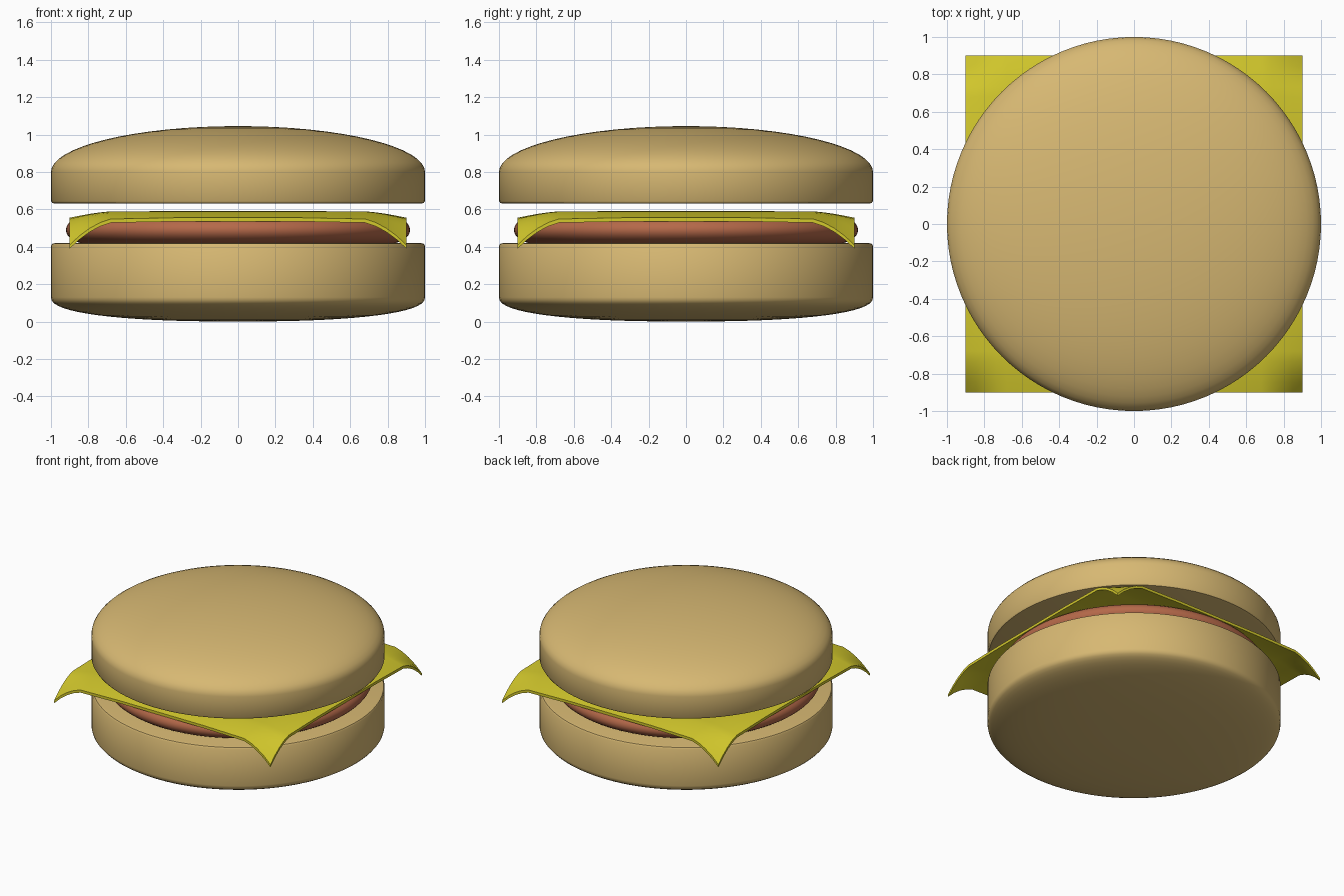
import bpy
import bmesh
from math import sin, cos, pi, radians

SIDES = 96

cube = bpy.data.objects.get("Cube")
if cube:
    bpy.data.objects.remove(cube, do_unlink=True)


def material(name, rgb):
    mat = bpy.data.materials.new(name)
    mat.use_nodes = True
    mat.diffuse_color = (*rgb, 1)
    mat.node_tree.nodes["Principled BSDF"].inputs["Base Color"].default_value = (*rgb, 1)
    return mat


def finish(name, bm, mat, angle=35):
    """Turn a bmesh into a smooth-shaded object with sharp edges kept."""
    bmesh.ops.recalc_face_normals(bm, faces=bm.faces)
    mesh = bpy.data.meshes.new(name)
    bm.to_mesh(mesh)
    bm.free()
    mesh.materials.append(mat)
    obj = bpy.data.objects.new(name, mesh)
    bpy.context.collection.objects.link(obj)
    bpy.ops.object.select_all(action='DESELECT')
    obj.select_set(True)
    bpy.context.view_layer.objects.active = obj
    bpy.ops.object.shade_smooth_by_angle(angle=radians(angle))
    return obj


def lathe(name, profile, mat):
    """Spin a profile of (radius, height) points around the z axis."""
    bm = bmesh.new()
    verts = [bm.verts.new((r, 0, z)) for r, z in profile]
    edges = [bm.edges.new(pair) for pair in zip(verts, verts[1:])]
    bmesh.ops.spin(bm, geom=verts + edges, cent=(0, 0, 0), axis=(0, 0, 1),
                   angle=2 * pi, steps=SIDES)
    bmesh.ops.remove_doubles(bm, verts=bm.verts, dist=0.0002)
    return finish(name, bm, mat)


def arc(z, rise, start, end, power=1.0, inner=0.0, width=1.0, steps=16):
    """Rounded quarter or half profile; angles in quarter turns."""
    points = []
    for i in range(steps + 1):
        t = (start + (end - start) * i / steps) * pi / 2
        c, s = max(cos(t), 0), sin(t)
        sign = 1 if s >= 0 else -1
        points.append((inner + width * c ** power, z + rise * sign * abs(s) ** power))
    return points


bread = material("bread", (0.68, 0.48, 0.17))
cheese = material("cheese", (0.65, 0.58, 0.025))
meat = material("meat", (0.46, 0.14, 0.067))

# Buns: a domed top and a shallow rounded bottom
lathe("top_bun", [(0, 0.63), (0.975, 0.63), (0.993, 0.634), (1, 0.645)]
      + arc(0.8, 0.245, 0, 1), bread)
lathe("bottom_bun", arc(0.13, 0.13, -1, 0, power=0.85)
      + [(1, 0.405), (0.993, 0.416), (0.975, 0.42), (0, 0.42)], bread)

# Patty: flat disc with a bulging rim
lathe("patty", [(0, 0.415)] + arc(0.49, 0.075, -1, 1, inner=0.8, width=0.12)
      + [(0, 0.565)], meat)


# Cheese slice: square sheet with sagging edges and drooping corners
def sag(a):
    return 0.035 * max(0, (a - 0.66) / 0.24) ** 1.5


def pull(a):
    return max(0, (a - 0.6) / 0.3) ** 2.2


half = [0.34, 0.68, 0.735, 0.79, 0.845, 0.9]
ticks = [-a for a in reversed(half)] + [0] + half
bm = bmesh.new()
grid = [[bm.verts.new((x, y, 0.59 - sag(abs(x)) - sag(abs(y))
                       - 0.11 * pull(abs(x)) * pull(abs(y))))
         for x in ticks] for y in ticks]
for low, high in zip(grid, grid[1:]):
    for i in range(len(ticks) - 1):
        bm.faces.new((low[i], low[i + 1], high[i + 1], high[i]))
slab = bmesh.ops.extrude_face_region(bm, geom=bm.faces[:])
for v in slab["geom"]:
    if isinstance(v, bmesh.types.BMVert):
        v.co.z -= 0.02
finish("cheese_slice", bm, cheese)
